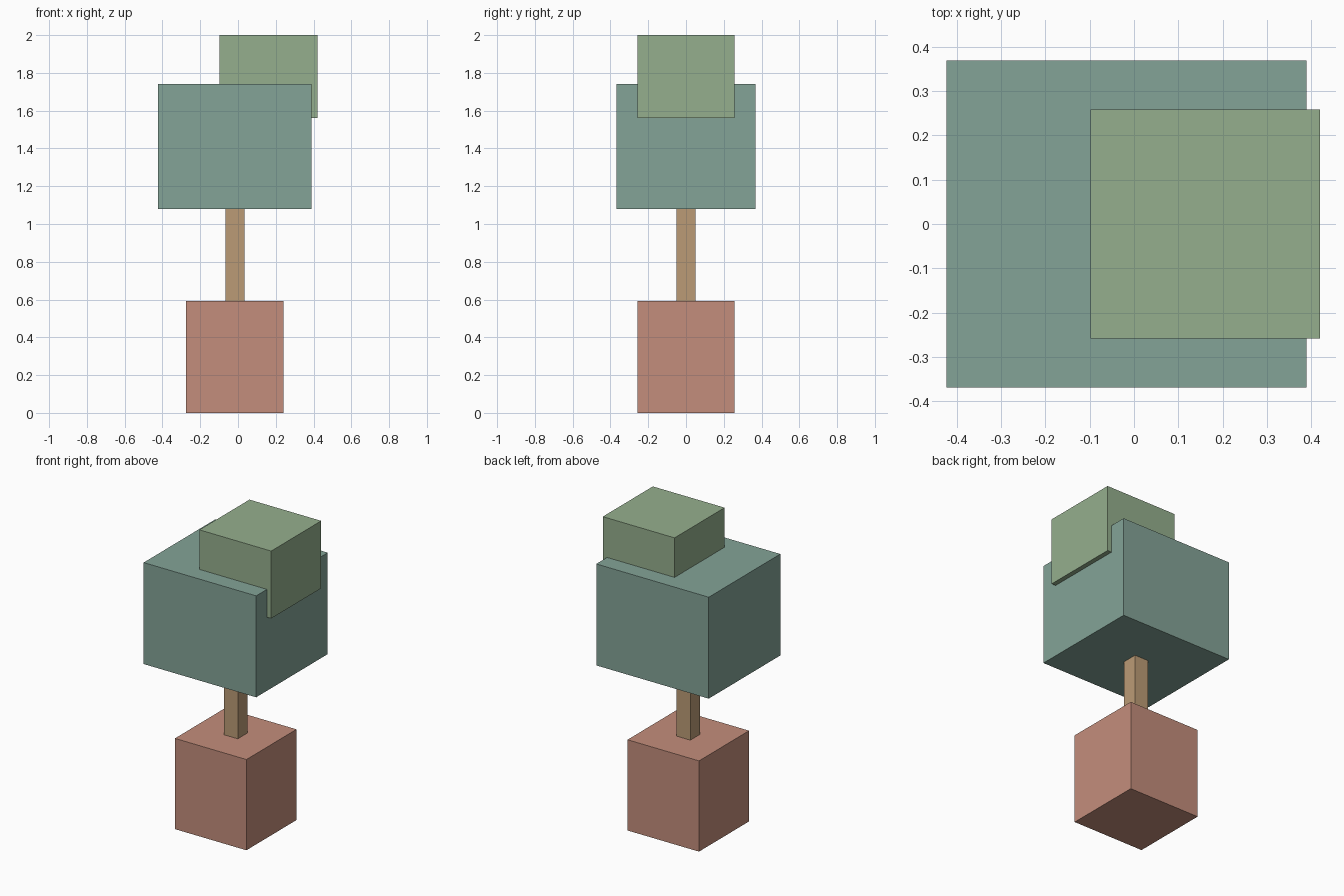
import bpy

if "Cube" in bpy.data.objects:
    bpy.data.objects.remove(bpy.data.objects["Cube"])

CX = -0.0165  # shared axis of pot, trunk and main crown


def box(name, centre, size, z0, z1, colour):
    """Flat-faced box with a square or rectangular footprint between two heights."""
    bpy.ops.mesh.primitive_cube_add(size=1, location=(centre, 0, (z0 + z1) / 2))
    ob = bpy.context.object
    ob.name = name
    ob.scale = (size[0], size[1], z1 - z0)
    bpy.ops.object.transform_apply(location=False, rotation=False, scale=True)
    mat = bpy.data.materials.new(name + "_colour")
    mat.diffuse_color = (*colour, 1)
    mat.use_nodes = True
    mat.node_tree.nodes["Principled BSDF"].inputs["Base Color"].default_value = mat.diffuse_color
    ob.data.materials.append(mat)
    return ob


# Terracotta pot
box("pot", CX, (0.516, 0.516), 0, 0.592, (0.55, 0.27, 0.20))
# Slim trunk
box("trunk", CX, (0.10, 0.10), 0.592, 1.08, (0.50, 0.33, 0.18))
# Large lower crown
box("lower_crown", CX, (0.812, 0.738), 1.08, 1.742, (0.23, 0.37, 0.31))
# Small upper crown, offset and sunk into the lower one
box("upper_crown", 0.161, (0.518, 0.516), 1.56, 2.0, (0.30, 0.43, 0.27))
